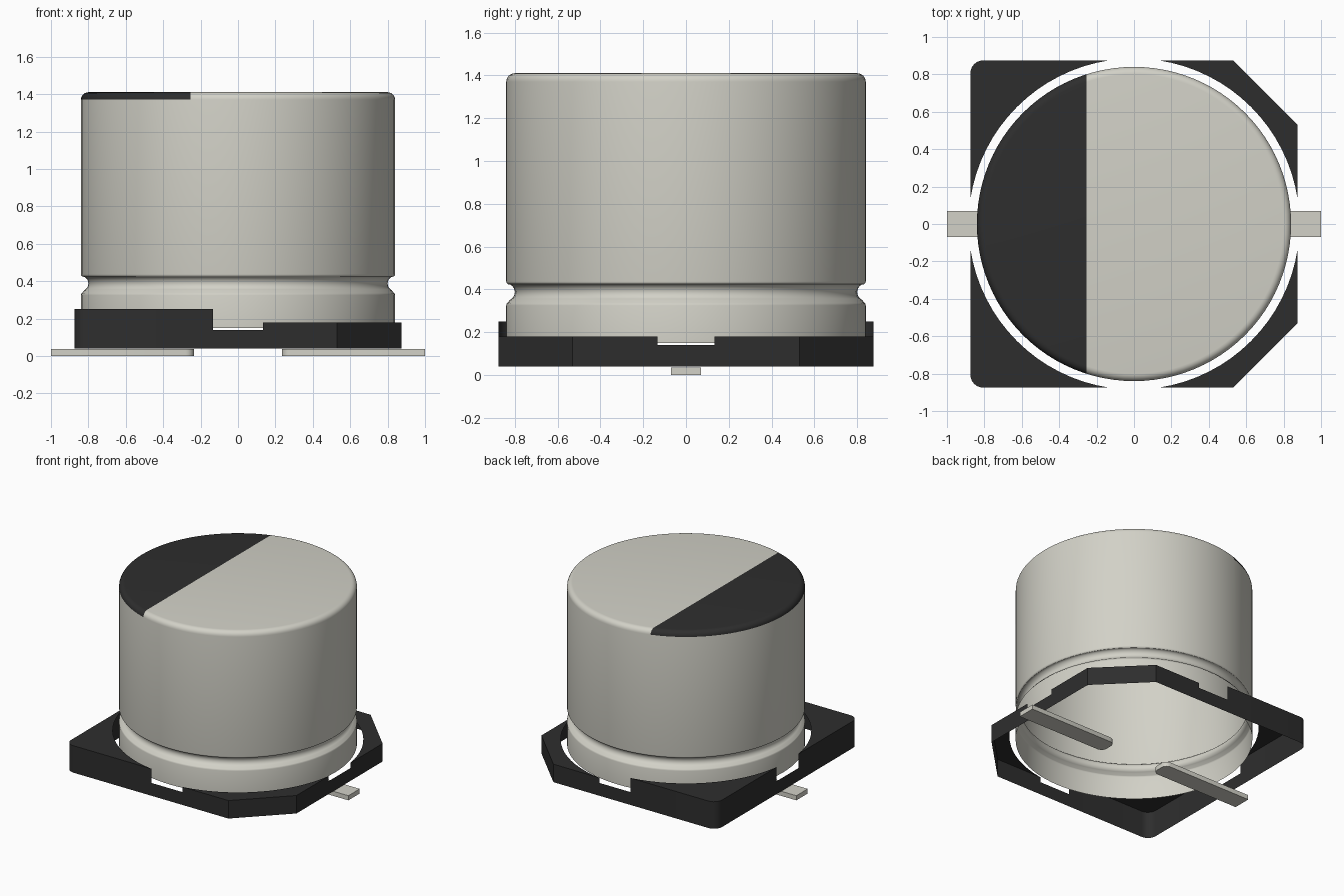
import bpy, bmesh, math

if "Cube" in bpy.data.objects:
    bpy.data.objects.remove(bpy.data.objects["Cube"], do_unlink=True)


def material(name, rgb):
    m = bpy.data.materials.new(name)
    m.use_nodes = True
    m.diffuse_color = (*rgb, 1)
    b = next(n for n in m.node_tree.nodes if n.type == 'BSDF_PRINCIPLED')
    b.inputs["Base Color"].default_value = (*rgb, 1)
    return m


metal = material("pale metal", (0.645, 0.638, 0.572))
black = material("black plastic", (0.027, 0.027, 0.027))


def finish(bm, name, mats, angle=None):
    me = bpy.data.meshes.new(name)
    bm.to_mesh(me)
    bm.free()
    for m in mats:
        me.materials.append(m)
    ob = bpy.data.objects.new(name, me)
    bpy.context.collection.objects.link(ob)
    if angle:
        bpy.ops.object.select_all(action='DESELECT')
        ob.select_set(True)
        bpy.context.view_layer.objects.active = ob
        bpy.ops.object.shade_smooth_by_angle(angle=math.radians(angle))
    return ob


def arc(cx, cy, r, a0, a1, n):
    return [(cx + r * math.cos(math.radians(a0 + (a1 - a0) * i / n)),
             cy + r * math.sin(math.radians(a0 + (a1 - a0) * i / n))) for i in range(n + 1)]


# Can: open-bottomed sheet, lathed from a profile of (radius, height)
R, TOP, FILLET, SEG = 0.84, 1.41, 0.04, 96
profile = [(R, 0.15), (R, 0.325)]
profile += arc(R - 0.015, 0.325, 0.015, 30, 60, 2)
profile += arc(R, 0.387, 0.04, 245, 115, 10)
profile += arc(R - 0.015, 0.437, 0.015, -60, 0, 3)
profile += arc(R - FILLET, TOP - FILLET, FILLET, 0, 90, 6)

bm = bmesh.new()
rings = []
for r, z in profile:
    rings.append([bm.verts.new((r * math.cos(2 * math.pi * i / SEG),
                                r * math.sin(2 * math.pi * i / SEG), z)) for i in range(SEG)])
for lo, hi in zip(rings, rings[1:]):
    for i in range(SEG):
        j = (i + 1) % SEG
        bm.faces.new((lo[i], lo[j], hi[j], hi[i]))
bm.faces.new(rings[-1])

# Polarity mark: cut the lid and its rounded edge along a straight line
MARK_X = -0.255
lid = [f for f in bm.faces if f.calc_center_median().z > TOP - FILLET]
geom = set(lid) | {e for f in lid for e in f.edges} | {v for f in lid for v in f.verts}
bmesh.ops.bisect_plane(bm, geom=list(geom), plane_co=(MARK_X, 0, 0), plane_no=(1, 0, 0))
for f in bm.faces:
    c = f.calc_center_median()
    f.material_index = int(c.z > TOP - FILLET and c.x < MARK_X)
finish(bm, "can", [metal, black], 35)

# Base: four corner plates with skirts around a round opening, open underneath
H, HOLE, CUT, BOTTOM = 0.875, 0.885, 0.53, 0.04
A = math.sqrt(HOLE ** 2 - H ** 2)
hole_angle = math.degrees(math.asin(A / HOLE))
bm = bmesh.new()


def skirt(pts, top):
    for p, q in zip(pts, pts[1:]):
        bm.faces.new([bm.verts.new(v) for v in
                      ((*p, BOTTOM), (*q, BOTTOM), (*q, top), (*p, top))])


for sx in (-1, 1):
    for sy in (-1, 1):
        if sx > 0:
            top, corner = 0.18, [(H, CUT), (CUT, H)]
        else:
            top, corner = 0.25, arc(H - 0.07, H - 0.07, 0.07, 0, 90, 6)
        outer = [(sx * x, sy * y) for x, y in [(H, A)] + corner + [(A, H)]]
        inner = [(sx * x, sy * y) for x, y in arc(0, 0, HOLE, 90 - hole_angle, hole_angle, 16)[1:-1]]
        if sx * sy < 0:
            outer_walk = outer[::-1]
        else:
            outer_walk = outer
        skirt(outer_walk, top)
        plate = bm.faces.new([bm.verts.new((*p, top)) for p in outer + inner])
        plate.normal_update()
        if plate.normal.z < 0:
            plate.normal_flip()

# Low skirt at the middle of each side, where the opening breaks through
for k in range(4):
    c, s = round(math.cos(k * math.pi / 2)), round(math.sin(k * math.pi / 2))
    skirt([(c * H - s * y, s * H + c * y) for y in (-A, A)], 0.14)
bmesh.ops.remove_doubles(bm, verts=bm.verts[:], dist=0.0001)
finish(bm, "base", [black], 30)

# Leads: flat strips with rounded inner ends
for name, s in (("left_lead", 1), ("right_lead", -1)):
    W, IN, F = 0.07, 0.235, 0.045
    outline = [(1, -W), (1, W)] + arc(IN + F, W - F, F, 90, 180, 5) + arc(IN + F, F - W, F, 180, 270, 5)
    bm = bmesh.new()
    face = bm.faces.new([bm.verts.new((s * x, y, 0)) for x, y in outline])
    ext = bmesh.ops.extrude_face_region(bm, geom=[face])
    bmesh.ops.translate(bm, vec=(0, 0, 0.036),
                        verts=[v for v in ext["geom"] if isinstance(v, bmesh.types.BMVert)])
    if not any(len(f.verts) > 4 and f.calc_center_median().z < 0.001 for f in bm.faces):
        bm.faces.new([v for v in bm.verts if v.co.z < 0.001])
    bmesh.ops.recalc_face_normals(bm, faces=bm.faces[:])
    finish(bm, name, [metal], 30)
